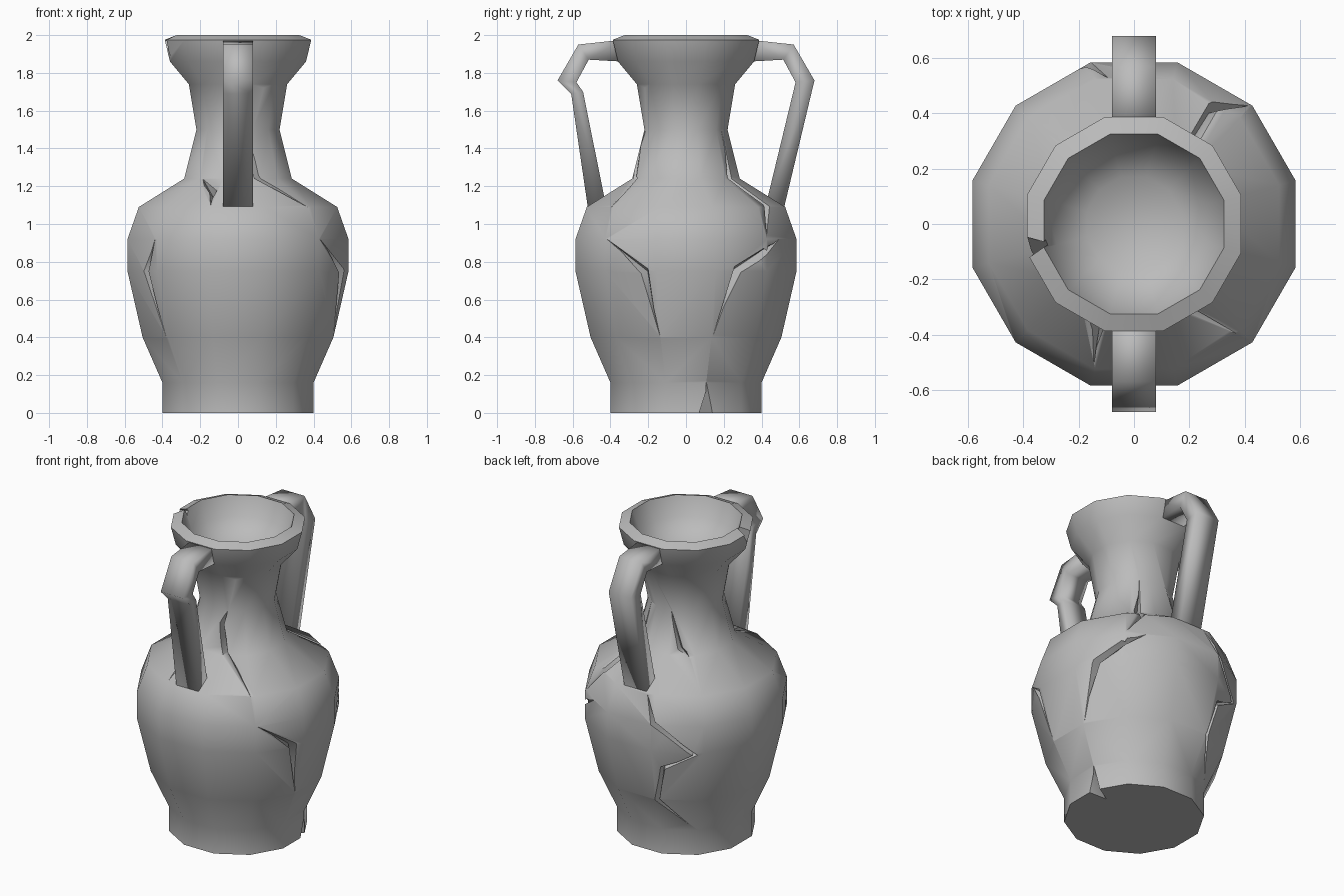
import bpy, bmesh, math
from mathutils import Vector

cube = bpy.data.objects.get("Cube")
if cube:
    bpy.data.objects.remove(cube)

clay = bpy.data.materials.new("grey_clay")
clay.use_nodes = True
clay.diffuse_color = (0.5, 0.5, 0.5, 1)
clay.node_tree.nodes["Principled BSDF"].inputs["Base Color"].default_value = (0.5, 0.5, 0.5, 1)

SIDES = 12
# Outside of the jar as (distance to flat side, height), then the bowl in its mouth
OUTSIDE = [(.40, 0), (.40, .16), (.505, .40), (.585, .75), (.585, .92), (.525, 1.09),
           (.285, 1.24), (.22, 1.5), (.26, 1.74), (.36, 1.86), (.388, 1.975)]
INSIDE = [(.325, 2), (.28, 1.88), (.17, 1.78)]


def loft(name, rings):
    """Closed skin through rings of points, capped at both ends, facing outward."""
    bm = bmesh.new()
    loops = [[bm.verts.new(p) for p in ring] for ring in rings]
    for a, b in zip(loops, loops[1:]):
        n = len(a)
        for i in range(n):
            j = (i + 1) % n
            bm.faces.new((a[i], a[j], b[j], b[i]))
    bm.faces.new(loops[0][::-1])
    bm.faces.new(loops[-1])
    if bm.calc_volume(signed=True) < 0:
        bmesh.ops.reverse_faces(bm, faces=bm.faces)
    mesh = bpy.data.meshes.new(name)
    bm.to_mesh(mesh)
    bm.free()
    mesh.materials.append(clay)
    ob = bpy.data.objects.new(name, mesh)
    bpy.context.collection.objects.link(ob)
    return ob


def smooth(ob, degrees):
    bpy.ops.object.select_all(action='DESELECT')
    ob.select_set(True)
    bpy.context.view_layer.objects.active = ob
    bpy.ops.object.shade_smooth_by_angle(angle=math.radians(degrees))


def volume(mesh):
    bm = bmesh.new()
    bm.from_mesh(mesh)
    v = bm.calc_volume(signed=True)
    bm.free()
    return v


# Jar body
def ring(r, z):
    r /= math.cos(math.pi / SIDES)
    steps = [2 * math.pi * (i + .5) / SIDES for i in range(SIDES)]
    return [(r * math.cos(a), r * math.sin(a), z) for a in steps]


body = loft("jar_body", [ring(r, z) for r, z in OUTSIDE + INSIDE])


def wall(deg, z):
    """Point on the wall and its outward direction."""
    r, slope = OUTSIDE[0][0] if z < 0 else OUTSIDE[-1][0], 0
    for (r0, z0), (r1, z1) in zip(OUTSIDE, OUTSIDE[1:]):
        if z0 <= z <= z1:
            slope = (r1 - r0) / (z1 - z0)
            r = r0 + slope * (z - z0)
    a = math.radians(deg)
    side = (a + math.pi / SIDES) % (2 * math.pi / SIDES) - math.pi / SIDES
    r /= math.cos(side)
    out = Vector((math.cos(a), math.sin(a), -slope)).normalized()
    return Vector((r * math.cos(a), r * math.sin(a), z)), out


def cut(cutter):
    """Cut the body, keeping the first solver that takes out only a small chip."""
    before = volume(body.data)
    mod = body.modifiers.new("cut", 'BOOLEAN')
    mod.operation = 'DIFFERENCE'
    mod.object = cutter
    for solver in ('EXACT', 'MANIFOLD'):
        mod.solver = solver
        graph = bpy.context.evaluated_depsgraph_get()
        graph.update()
        mesh = bpy.data.meshes.new_from_object(body.evaluated_get(graph))
        if .97 < volume(mesh) / before < 1.001:
            body.data = mesh
            break
    body.modifiers.remove(mod)
    bpy.data.objects.remove(cutter)


# Cracks: V-shaped grooves along the wall through (angle, height) points
def crack(path, width=.025, depth=.05, rise=.04):
    spots = [wall(*p) for p in path]
    rings = []
    for i, (p, out) in enumerate(spots):
        first, last = spots[max(i - 1, 0)][0], spots[min(i + 1, len(spots) - 1)][0]
        across = out.cross(last - first).normalized()
        end = i in (0, len(spots) - 1)
        half = .001 if end else width * (rise + depth) / depth
        low = .002 if end else depth
        top = p + out * rise
        rings.append([top + across * half, top - across * half, p - out * low])
    cut(loft("crack_cutter", rings))


crack([(223, .92), (214, .75), (223, .40)])                                # front belly
crack([(-44, .92), (-22, .75), (-15, .40)])                                # left belly
crack([(57, .92), (28, .76), (16, .41)])                                   # left back belly
crack([(100, 1.08), (106, .93), (130, .73), (111, .63), (106, .40), (127, .21)], .015)
crack([(58, 1.5), (54, 1.25), (56, 1.10), (46, .94)], .02)                 # left shoulder
crack([(102, 1.51), (118, 1.28), (130, 1.23)], .015)                       # back neck
crack([(-58, 1.72), (-78, 1.42), (-70, 1.25), (-47, 1.09)], .015)          # front neck
crack([(228, 1.25), (251, 1.17), (254, 1.10)], .02)                        # front shoulder
crack([(15, .17), (15, -.01), (15, -.2)], .042, .14)                       # foot chip
crack([(196, 2.1), (192, 1.97), (198, 1.89)], .04, .1)                     # rim chip
smooth(body, 50)

# Handles: pairs of outer and inner (distance, height) points along the strap
BACK = [((.34, 1.975), (.34, 1.86)), ((.57, 1.95), (.515, 1.87)),
        ((.68, 1.76), (.58, 1.75)), ((.52, 1.09), (.43, 1.13))]
FRONT = BACK[:3] + [((.608, 1.69), (.545, 1.70))] + BACK[3:]

for name, pairs, side in (("back_handle", BACK, 1), ("front_handle", FRONT, -1)):
    strap = [[(x, side * y, z) for x, (y, z) in
              ((-.08, o), (.08, o), (.08, i), (-.08, i))] for o, i in pairs]
    smooth(loft(name, strap), 100)
